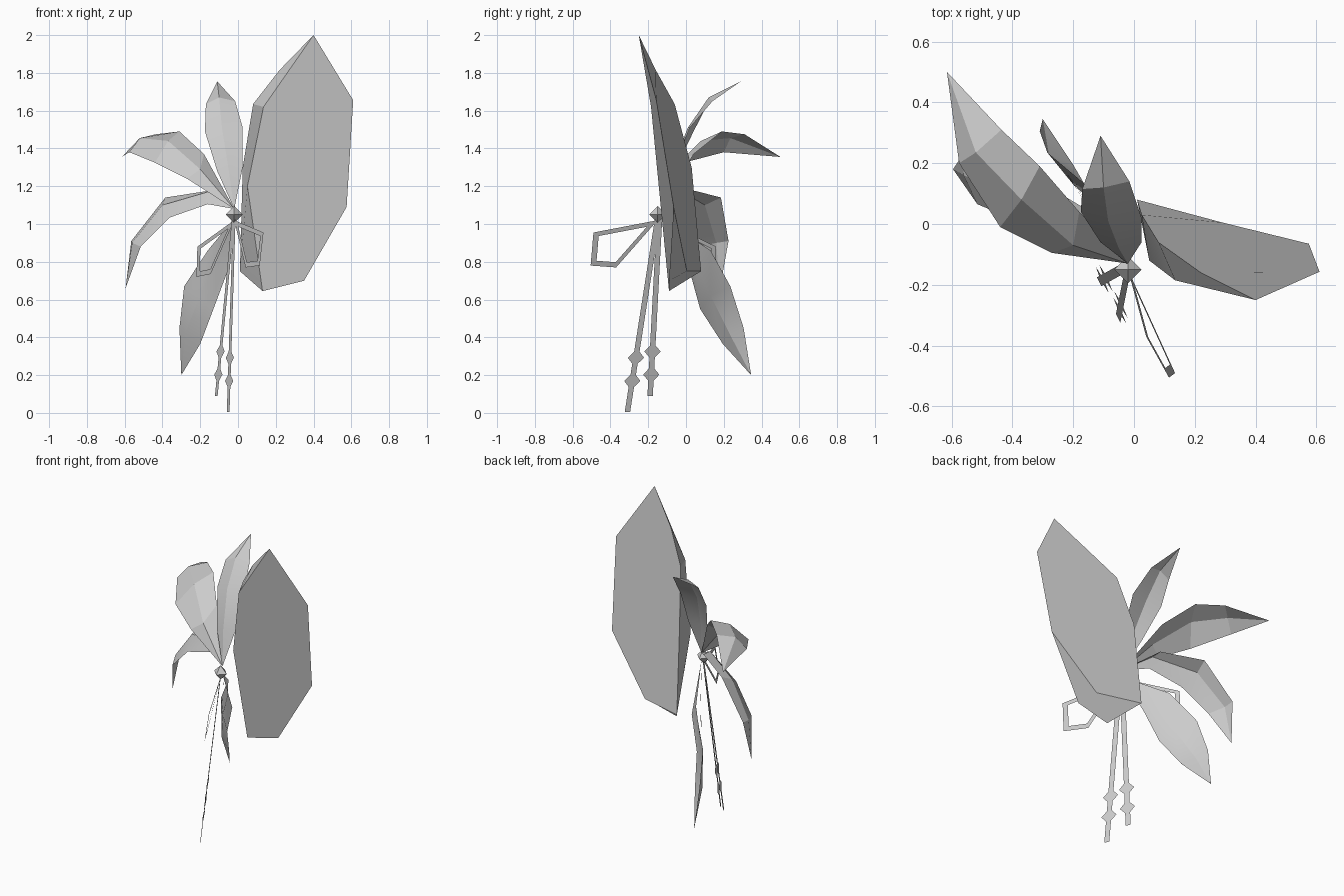
import bpy
import math
from mathutils import Vector

# Remove the default object
default_cube = bpy.data.objects.get("Cube")
if default_cube:
    bpy.data.objects.remove(default_cube, do_unlink=True)

# One plain material shared by every part
grey = bpy.data.materials.new("plain_grey")
grey.use_nodes = True
grey_colour = (0.6, 0.6, 0.6, 1.0)
grey.diffuse_color = grey_colour
grey.node_tree.nodes["Principled BSDF"].inputs["Base Color"].default_value = grey_colour


def build(name, points, faces):
    """Make a named mesh object with smooth shading that keeps creases sharp."""
    mesh = bpy.data.meshes.new(name)
    mesh.from_pydata([tuple(point) for point in points], [], faces)
    mesh.update()
    mesh.materials.append(grey)
    part = bpy.data.objects.new(name, mesh)
    bpy.context.collection.objects.link(part)
    bpy.ops.object.select_all(action="DESELECT")
    part.select_set(True)
    bpy.context.view_layer.objects.active = part
    bpy.ops.object.shade_smooth_by_angle(angle=math.radians(20))
    return part


def leaf(name, base, left, middle, right, tip):
    """Folded leaf: two edges and a midrib running from a base to a tip."""
    points = [base, tip]
    for row in zip(left, middle, right):
        points.extend(row)
    last = len(points) - 3
    faces = [(0, 3, 2), (0, 4, 3)]
    for start in range(2, last, 3):
        for side in (start, start + 1):
            faces.append((side, side + 1, side + 4, side + 3))
    faces += [(last, last + 1, 1), (last + 1, last + 2, 1)]
    return build(name, points, faces)


def flat_loop(name, outline, border):
    """Flat ribbon frame whose hole is the outline shrunk to its centre."""
    outer = [Vector(point) for point in outline]
    centre = sum(outer, Vector()) / len(outer)
    inner = [point.lerp(centre, border) for point in outer]
    count = len(outer)
    faces = []
    for index in range(count):
        following = (index + 1) % count
        faces.append((index, following, count + following, count + index))
    return build(name, outer + inner, faces)


def tassel(name, top, bottom, bead_positions):
    """Narrow flat ribbon with flat diamond beads threaded on it."""
    top, bottom = Vector(top), Vector(bottom)
    across = Vector((-0.45, 0.9, 0)).normalized()
    along = (bottom - top).normalized()
    half = across * 0.016
    build(name + "_ribbon", [top - half, top + half, bottom + half, bottom - half],
          [(0, 1, 2, 3)])
    for number, position in enumerate(bead_positions, start=1):
        centre = top.lerp(bottom, position)
        wide, tall = across * 0.048, along * 0.048
        build(f"{name}_bead_{number}",
              [centre - wide, centre - tall, centre + wide, centre + tall],
              [(0, 1, 2, 3)])


# Large faceted petal: shared corners named, then joined into flat panels
corners = {
    "top": (.40, -.25, 2.0), "outer_high": (.61, -.157, 1.655),
    "outer_low": (.575, -.065, 1.09), "bottom_outer": (.35, -.09, .70),
    "bottom": (.13, -.09, .645), "front_low": (.05, -.12, 1.2),
    "front_high": (.135, -.185, 1.62), "back_high": (.22, -.16, 1.815),
    "back_upper": (.08, -.06, 1.635), "back_middle": (.025, .03, 1.3),
    "back_low": (.01, .08, .75), "back_bottom": (.29, .005, .75),
}
panels = [
    "top front_high front_low bottom bottom_outer outer_low outer_high",
    "top outer_high outer_low back_bottom back_low back_middle back_upper back_high",
    "outer_low bottom_outer bottom back_low back_bottom",
    "top back_high back_upper front_high",
    "front_high back_upper back_middle front_low",
    "front_low back_middle back_low bottom",
]
order = list(corners)
build("large_petal", list(corners.values()),
      [[order.index(corner) for corner in panel.split()] for panel in panels])

# Four folded leaves fanning out from the knot
knot_centre = Vector((-.02, -.15, 1.05))
leaf_base = (-.02, -.13, 1.08)
leaf("upright_leaf", leaf_base,
     left=[(-.11, -.06, 1.28), (-.175, .04, 1.49), (-.17, .115, 1.635)],
     middle=[(-.05, -.08, 1.29), (-.085, .01, 1.51), (-.1, .12, 1.67)],
     right=[(.025, -.06, 1.3), (.025, .02, 1.51), (-.015, .14, 1.65)],
     tip=(-.11, .29, 1.755))
leaf("upper_side_leaf", leaf_base,
     left=[(-.18, .04, 1.37), (-.31, .19, 1.49), (-.436, .31, 1.475)],
     middle=[(-.2, -.07, 1.29), (-.37, .08, 1.44), (-.52, .235, 1.455)],
     right=[(-.27, -.095, 1.24), (-.44, -.01, 1.325), (-.575, .2, 1.38)],
     tip=(-.615, .5, 1.355))
leaf("lower_side_leaf", leaf_base,
     left=[(-.16, .05, 1.175), (-.385, .185, 1.14), (-.565, .225, .91)],
     middle=[(-.16, -.02, 1.17), (-.4, .1, 1.1), (-.56, .16, .9)],
     right=[(-.16, -.05, 1.105), (-.36, 0, 1.035), (-.515, .065, .88)],
     tip=(-.595, .18, .66))
leaf("hanging_leaf", (-.02, -.13, 1.03),
     left=[(-.16, .13, .86), (-.285, .235, .67), (-.31, .305, .45)],
     middle=[(-.1, .04, .82), (-.2, .13, .62), (-.28, .23, .42)],
     right=[(-.055, .02, .75), (-.13, .075, .55), (-.2, .195, .365)],
     tip=(-.3, .345, .2))

# Knot where everything meets
axes = [Vector(axis) * 0.045 for axis in ((1, 0, 0), (0, 1, 0), (0, 0, 1))]
knot_points = [knot_centre + axis * sign for axis in axes for sign in (1, -1)]
build("knot", knot_points,
      [(x, y, z) for x in (0, 1) for y in (2, 3) for z in (4, 5)])

# Bow loops
flat_loop("front_bow_loop",
          [(-.02, -.15, 1.02), (.135, -.49, .955), (.115, -.505, .78), (.04, -.37, .77)], 0.25)
flat_loop("back_bow_loop",
          [(-.02, -.13, 1.02), (-.215, .16, .88), (-.22, .16, .72), (-.145, .05, .735)], 0.25)

# Hanging tassels
tassel("long_tassel", (-.02, -.15, 1.03), (-.052, -.31, .005), (.72, .84))
tassel("short_tassel", (-.025, -.14, 1.03), (-.115, -.19, .09), (.75, .88))
